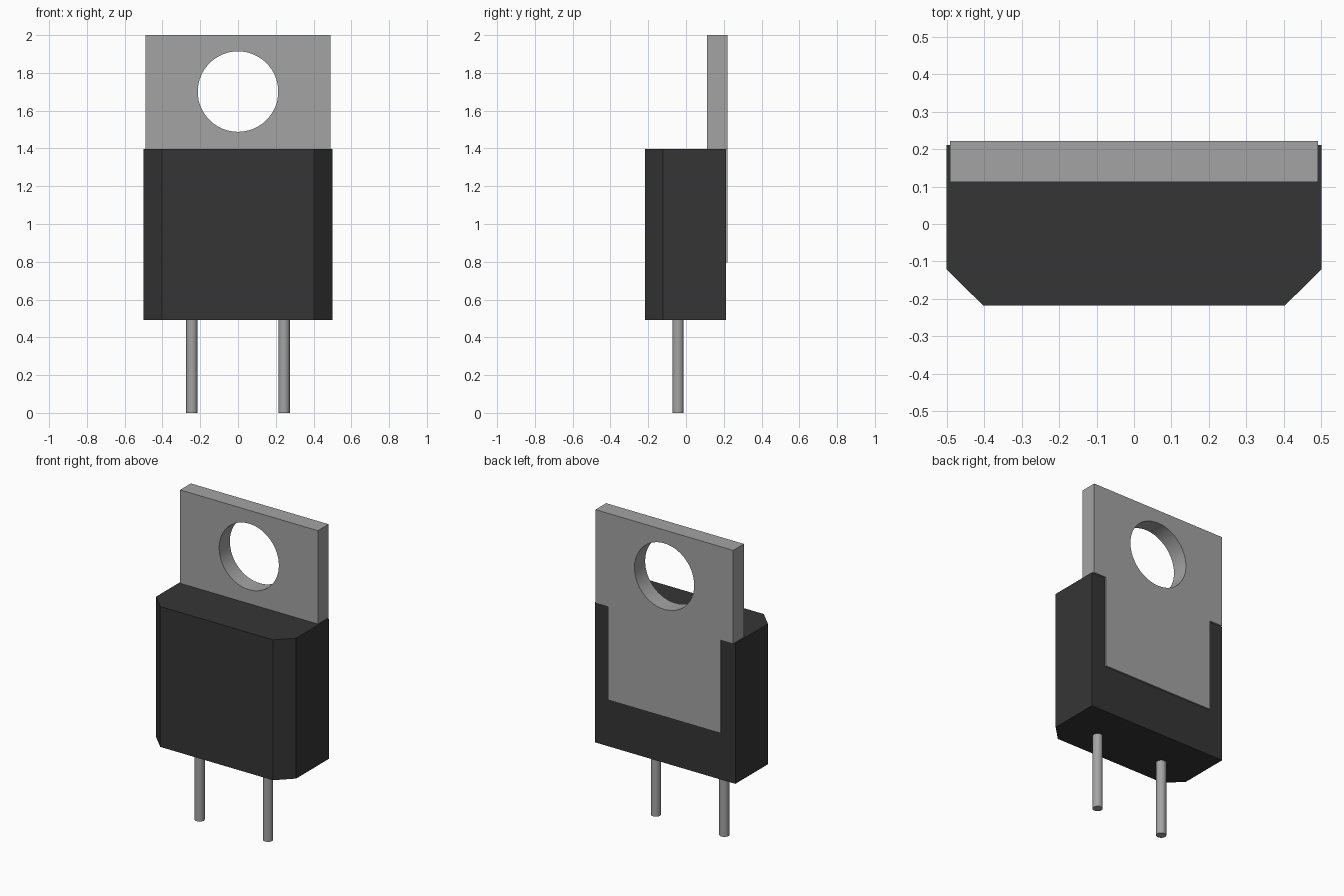
import bpy, bmesh, math

cube = bpy.data.objects.get("Cube")
if cube:
    bpy.data.objects.remove(cube, do_unlink=True)


def material(name, rgb):
    m = bpy.data.materials.new(name)
    m.use_nodes = True
    m.diffuse_color = (*rgb, 1)
    m.node_tree.nodes["Principled BSDF"].inputs["Base Color"].default_value = (*rgb, 1)
    return m


BLACK = material("black plastic", (0.036, 0.036, 0.036))
METAL = material("grey metal", (0.37, 0.37, 0.37))


def smooth(obj):
    bpy.ops.object.select_all(action='DESELECT')
    obj.select_set(True)
    bpy.context.view_layer.objects.active = obj
    bpy.ops.object.shade_smooth_by_angle(angle=math.radians(30))


# Plastic housing: chamfered plan extruded upward
def housing(plan, z0, z1):
    bm = bmesh.new()
    base = bm.faces.new([bm.verts.new((x, y, z0)) for x, y in plan])
    top = bmesh.ops.extrude_face_region(bm, geom=[base], use_keep_orig=True)
    verts = [g for g in top["geom"] if isinstance(g, bmesh.types.BMVert)]
    bmesh.ops.translate(bm, verts=verts, vec=(0, 0, z1 - z0))
    bmesh.ops.recalc_face_normals(bm, faces=bm.faces)
    mesh = bpy.data.meshes.new("housing")
    bm.to_mesh(mesh)
    bm.free()
    obj = bpy.data.objects.new("housing", mesh)
    bpy.context.collection.objects.link(obj)
    mesh.materials.append(BLACK)


housing([(-0.5, 0.211), (-0.5, -0.121), (-0.402, -0.218),
         (0.402, -0.218), (0.5, -0.121), (0.5, 0.211)], 0.493, 1.398)

# Mounting tab: T-shaped outline with a round hole, let into the housing's back
outline = [(-0.4, 0.797), (0.4, 0.797), (0.4, 1.397), (0.491, 1.397),
           (0.491, 2.0), (-0.491, 2.0), (-0.491, 1.397), (-0.4, 1.397)]
hole = [(0.213 * math.cos(a), 1.701 + 0.213 * math.sin(a))
        for a in (i * math.tau / 64 for i in range(64))]
y_front, y_back = 0.112, 0.221
curve = bpy.data.curves.new("mounting_tab", 'CURVE')
curve.dimensions = '2D'
curve.fill_mode = 'BOTH'
curve.extrude = (y_back - y_front) / 2
for loop in (outline, hole):
    s = curve.splines.new('POLY')
    s.points.add(len(loop) - 1)
    for p, (x, z) in zip(s.points, loop):
        p.co = (x, z, 0, 1)
    s.use_cyclic_u = True
tab = bpy.data.objects.new("mounting_tab", curve)
bpy.context.collection.objects.link(tab)
bpy.ops.object.select_all(action='DESELECT')
tab.select_set(True)
bpy.context.view_layer.objects.active = tab
bpy.ops.object.convert(target='MESH')
tab = bpy.context.view_layer.objects.active
tab.rotation_euler.x = math.pi / 2
tab.location.y = (y_front + y_back) / 2
bm = bmesh.new()
bm.from_mesh(tab.data)
bmesh.ops.remove_doubles(bm, verts=bm.verts, dist=1e-5)
bmesh.ops.recalc_face_normals(bm, faces=bm.faces)
bm.to_mesh(tab.data)
bm.free()
tab.data.materials.clear()
tab.data.materials.append(METAL)
smooth(tab)

# Two round leads below the housing
for name, x in (("left_lead", 0.244), ("right_lead", -0.244)):
    bpy.ops.mesh.primitive_cylinder_add(vertices=32, radius=0.03, depth=0.52,
                                        location=(x, -0.042, 0.26))
    lead = bpy.context.object
    lead.name = name
    lead.data.materials.append(METAL)
    smooth(lead)
